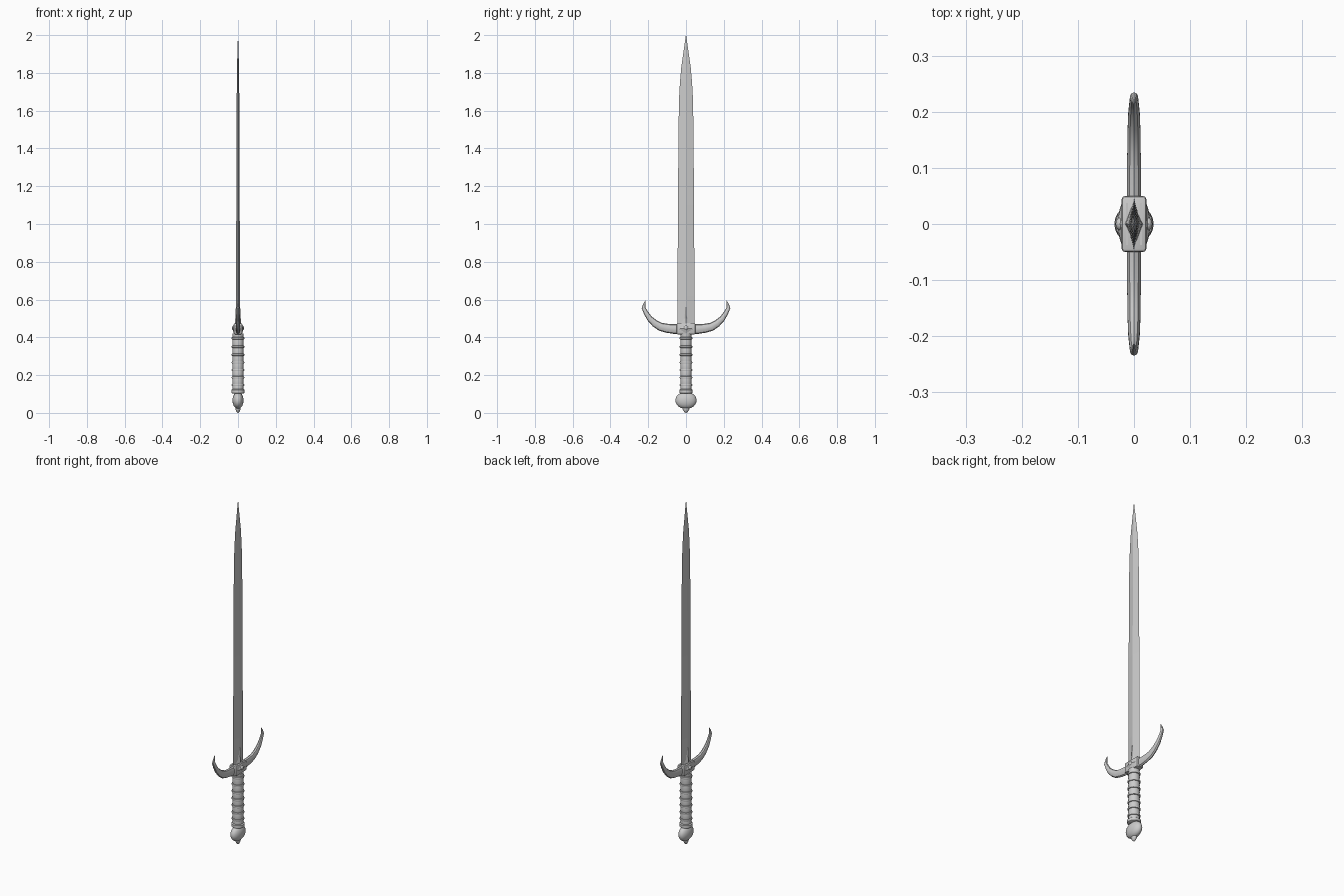
import bpy, bmesh
from math import sin, cos, tau, atan2
from mathutils import Vector

if "Cube" in bpy.data.objects:
    bpy.data.objects.remove(bpy.data.objects["Cube"])


def finish(bm, name, smooth=None):
    bmesh.ops.remove_doubles(bm, verts=bm.verts, dist=1e-5)
    bmesh.ops.recalc_face_normals(bm, faces=bm.faces)
    me = bpy.data.meshes.new(name)
    bm.to_mesh(me)
    bm.free()
    ob = bpy.data.objects.new(name, me)
    bpy.context.collection.objects.link(ob)
    if smooth:
        bpy.ops.object.select_all(action='DESELECT')
        ob.select_set(True)
        bpy.context.view_layer.objects.active = ob
        bpy.ops.object.shade_smooth_by_angle(angle=smooth)
    return ob


def loft(name, rings, smooth=None):
    """Skin a closed tube through equal-length point rings and cap both ends."""
    bm = bmesh.new()
    vs = [[bm.verts.new(p) for p in r] for r in rings]
    n = len(vs[0])
    for a, b in zip(vs, vs[1:]):
        for i in range(n):
            j = (i + 1) % n
            bm.faces.new((a[i], a[j], b[j], b[i]))
    bm.faces.new(vs[0])
    bm.faces.new(vs[-1])
    return finish(bm, name, smooth)


def oval(z, rx, ry, n):
    return [(rx * cos(tau * i / n), ry * sin(tau * i / n), z) for i in range(n)]


def lathe(name, profile, n=24):
    return loft(name, [oval(z, rx, ry, n) for z, rx, ry in profile], 0.7)


# Diamond-section blade: height, half thickness, half width
blade = [(0.45, .012, .046), (0.62, .0105, .045), (1.1, .009, .0425),
         (1.5, .0075, .0395), (1.66, .007, .037), (1.75, .006, .032),
         (1.83, .005, .025), (1.92, .003, .012), (2.0, .0003, .0005)]
loft("blade", [oval(z, t, w, 4) for z, t, w in blade])

# Raised wedge at the root of the blade
loft("blade_root", [oval(.46, .0165, .043, 4), oval(.50, .0145, .026, 4),
                    oval(.58, .0105, .002, 4)])

# Guard block with bevelled edges
bm = bmesh.new()
bmesh.ops.create_cube(bm, size=1)
for v in bm.verts:
    v.co = Vector((v.co.x * .044, v.co.y * .1, v.co.z * .058 + .445))
bmesh.ops.bevel(bm, geom=bm.edges[:], offset=.006, segments=2, profile=.5,
                affect='EDGES')
finish(bm, "guard_block", 0.6)

# Curved tapering arms: y, z, half height, half thickness
path = [(.03, .444, .026, .0135), (.06, .444, .026, .0135), (.10, .448, .024, .013),
        (.135, .456, .022, .0125), (.165, .474, .019, .012), (.193, .500, .015, .011),
        (.212, .530, .012, .009), (.225, .557, .010, .0075),
        (.221, .575, .006, .005), (.214, .596, .001, .001)]
for side, label in ((1, "right"), (-1, "left")):
    rings = []
    for k, (y, z, h, t) in enumerate(path):
        a, b = path[max(k - 1, 0)], path[min(k + 1, len(path) - 1)]
        ang = atan2(b[1] - a[1], b[0] - a[0])
        ring = []
        for i in range(10):
            u, v = cos(tau * i / 10) * h, sin(tau * i / 10) * t
            ring.append((v, side * (y - u * sin(ang)), z + u * cos(ang)))
        rings.append(ring)
    loft("guard_arm_" + label, rings, 0.6)

# Faceted boss and round stud on each face of the block
for side, label in ((1, "front"), (-1, "back")):
    bm = bmesh.new()
    base = [bm.verts.new((side * .021, y, z)) for y, z in
            ((-.042, .445), (0, .419), (.042, .445), (0, .471))]
    tip = bm.verts.new((side * .031, 0, .447))
    bm.faces.new(base)
    for i in range(4):
        bm.faces.new((base[i], base[(i + 1) % 4], tip))
    finish(bm, "boss_" + label)
    bm = bmesh.new()
    bmesh.ops.create_uvsphere(bm, u_segments=12, v_segments=8, radius=.012)
    for v in bm.verts:
        v.co = Vector((v.co.x * .7 + side * .0245, v.co.y, v.co.z + .45))
    finish(bm, "stud_" + label, 0.7)

# Slim raised strips with end beads on top of the block
for x in (-.0125, .0125):
    loft("block_strip", [[(x + a, y, .473 + b) for a, b in
         ((-.0015, 0), (.0015, 0), (.0015, .0025), (-.0015, .0025))]
         for y in (-.037, .037)])

# Grip wrapped with ridges
prof = [(.118, .028, .028)]
for z in (.148, .188, .227, .267, .308, .350, .395):
    prof += [(z - .020, .030, .030), (z - .006, .0285, .0285), (z - .005, .0325, .0325),
             (z, .034, .034), (z + .005, .0325, .0325), (z + .006, .0285, .0285)]
prof.append((.42, .030, .030))
lathe("grip", prof)

# Collar below the grip
lathe("collar", [(.103, .030, .030), (.106, .035, .035), (.122, .035, .035),
                 (.126, .030, .030)])

# Flattened pommel with neck and end button
pommel = [(.112, .018, .024)]
for k in range(1, 12):
    a = tau / 2 * k / 12
    pommel.append((.066 + .044 * cos(a), .029 * sin(a) ** .9, .056 * sin(a) ** .9))
pommel.append((.022, .008, .012))
lathe("pommel", pommel)
lathe("pommel_button", [(.030, .012, .018), (.020, .013, .018), (.012, .011, .014),
                        (.004, .007, .008), (0, .003, .003)], 16)
